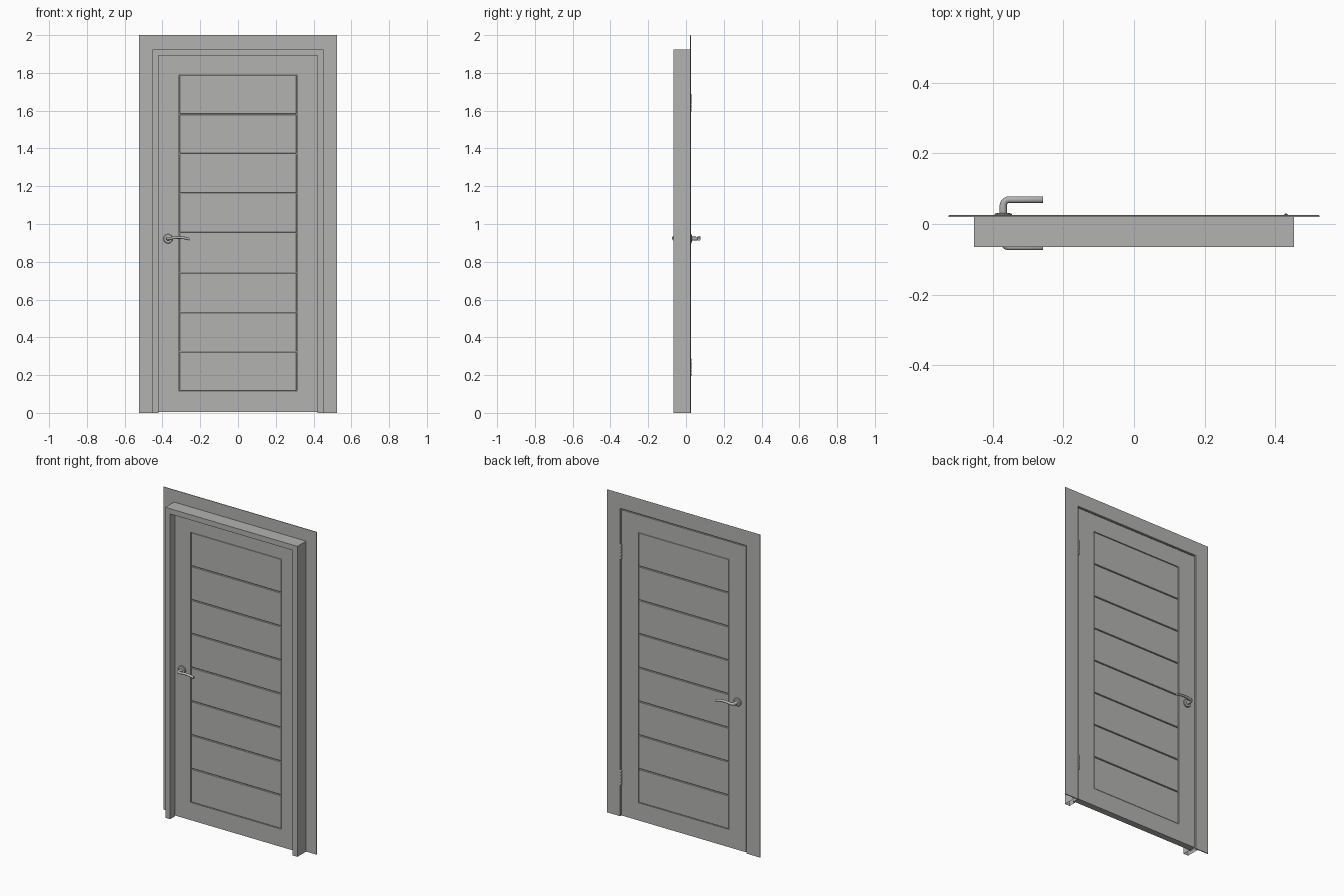
import bpy, bmesh, math
from mathutils import Vector

if "Cube" in bpy.data.objects:
    bpy.data.objects.remove(bpy.data.objects["Cube"])

grey = bpy.data.materials.new("door_grey")
grey.diffuse_color = (0.45, 0.45, 0.44, 1)
grey.use_nodes = True
grey.node_tree.nodes["Principled BSDF"].inputs["Base Color"].default_value = grey.diffuse_color


def finish(bm, name, smooth=False):
    bmesh.ops.recalc_face_normals(bm, faces=bm.faces)
    me = bpy.data.meshes.new(name)
    bm.to_mesh(me)
    bm.free()
    me.materials.append(grey)
    ob = bpy.data.objects.new(name, me)
    bpy.context.collection.objects.link(ob)
    if smooth:
        bpy.ops.object.select_all(action='DESELECT')
        ob.select_set(True)
        bpy.context.view_layer.objects.active = ob
        bpy.ops.object.shade_smooth_by_angle(angle=math.radians(35))
    return ob


def box(name, x0, x1, y0, y1, z0, z1, bevel=0):
    bm = bmesh.new()
    bmesh.ops.create_cube(bm, size=1)
    for v in bm.verts:
        v.co = ((x0 + x1) / 2 + v.co.x * (x1 - x0),
                (y0 + y1) / 2 + v.co.y * (y1 - y0),
                (z0 + z1) / 2 + v.co.z * (z1 - z0))
    if bevel:
        bmesh.ops.bevel(bm, geom=bm.edges[:], offset=bevel, segments=1,
                        affect='EDGES')
    return finish(bm, name)


def surround(name, half, top, profile, capped):
    """Sweep an (inset, y) profile up, across and down with mitred corners."""
    bm = bmesh.new()
    rings = []
    for sx, up in ((-1, 0), (-1, 1), (1, 1), (1, 0)):
        rings.append([bm.verts.new((sx * (half - i), y, up * (top - i)))
                      for i, y in profile])
    n = len(profile)
    for a, b in zip(rings, rings[1:]):
        for k in range(n):
            bm.faces.new((a[k], a[(k + 1) % n], b[(k + 1) % n], b[k]))
    if capped:
        bm.faces.new(rings[0])
        bm.faces.new(rings[-1])
    return finish(bm, name)


def tube(name, rings):
    """Skin a list of point rings into a closed smooth body."""
    bm = bmesh.new()
    vs = [[bm.verts.new(p) for p in r] for r in rings]
    n = len(vs[0])
    for a, b in zip(vs, vs[1:]):
        for k in range(n):
            bm.faces.new((a[k], a[(k + 1) % n], b[(k + 1) % n], b[k]))
    bm.faces.new(vs[0])
    bm.faces.new(vs[-1])
    return finish(bm, name, True)


def circle(n=24):
    return [(math.cos(2 * math.pi * k / n), math.sin(2 * math.pi * k / n))
            for k in range(n)]


# Door frame: rebated jamb (hollow at the floor) and thin casing
surround("jamb", 0.453, 1.925,
         [(0, -0.065), (0.033, -0.065), (0.033, -0.019),
          (0.020, -0.019), (0.020, 0.020), (0, 0.020)], False)
surround("casing", 0.525, 2.0,
         [(0, 0.020), (0.093, 0.020), (0.093, 0.024),
          (0.091, 0.026), (0.003, 0.026), (0, 0.024)], True)

# Door leaf: stiles, rails, planks over a thin core
Y0, Y1 = -0.018, 0.022
PX, PZ0, PZ1 = 0.312, 0.115, 1.79
for side, s in (("left", -1), ("right", 1)):
    xs = sorted((s * PX, s * 0.428))
    box(side + "_stile", xs[0], xs[1], Y0, Y1, 0.005, 1.90)
box("bottom_rail", -PX, PX, Y0, Y1, 0.005, PZ0)
box("top_rail", -PX, PX, Y0, Y1, PZ1, 1.90)
box("panel_core", -PX, PX, Y0 + 0.009, Y1 - 0.009, PZ0, PZ1)
pitch = (PZ1 - PZ0) / 8
for i in range(8):
    z = PZ0 + i * pitch
    box(f"plank_{i + 1}", -PX + 0.003, PX - 0.003, Y0 + 0.002, Y1 - 0.002,
        z + 0.002, z + pitch - 0.002, 0.002)

# Lever handles on both faces
HX, HZ = -0.37, 0.922
path = [(HX, 0.0, HZ, 0, 0.0105, 0.0105), (HX, 0.030, HZ, 0, 0.0105, 0.0105)]
for k in range(1, 7):  # bend from neck to lever
    a = math.pi / 2 * k / 6
    path.append((HX + 0.017 * (1 - math.cos(a)), 0.030 + 0.017 * math.sin(a),
                 HZ + 0.003 * k / 6, a, 0.010 - 0.001 * k / 6,
                 0.0105 - 0.0035 * k / 6))
for k in range(1, 9):  # gently arched grip
    t = k / 8
    path.append((HX + 0.017 + 0.095 * t, 0.047,
                 HZ + 0.003 + 0.006 * math.sin(math.pi * t) - 0.005 * t,
                 math.pi / 2, 0.009, 0.007))
for side, y, s in (("front", Y0, -1), ("back", Y1, 1)):
    rings = []
    for x, d, z, a, r, h in path:
        rings.append([Vector((x + c * r * math.cos(a),
                              y + s * (d - c * r * math.sin(a)), z + q * h))
                      for c, q in circle(16)])
    tube(side + "_lever", rings)
    tube(side + "_rose", [[(HX + c * r, y + s * d, HZ + q * r)
                           for c, q in circle()]
                          for d, r in ((0, 0.025), (0.005, 0.025),
                                       (0.008, 0.022), (0.009, 0.014))])

# Hinges: stacked knuckles around a pin on the back
for place, z0 in (("lower", 0.195), ("upper", 1.595)):
    tube(place + "_hinge_pin", [[(0.430 + c * 0.0035, 0.024 + q * 0.0035, z)
                                 for c, q in circle(12)]
                                for z in (z0 - 0.003, z0 + 0.098)])
    for i in range(5):
        z = z0 + i * 0.019
        tube(f"{place}_hinge_knuckle_{i + 1}",
             [[(0.430 + c * r, 0.024 + q * r, z + h) for c, q in circle(12)]
              for h, r in ((0, 0.005), (0.0015, 0.006), (0.0155, 0.006),
                           (0.017, 0.005))])
